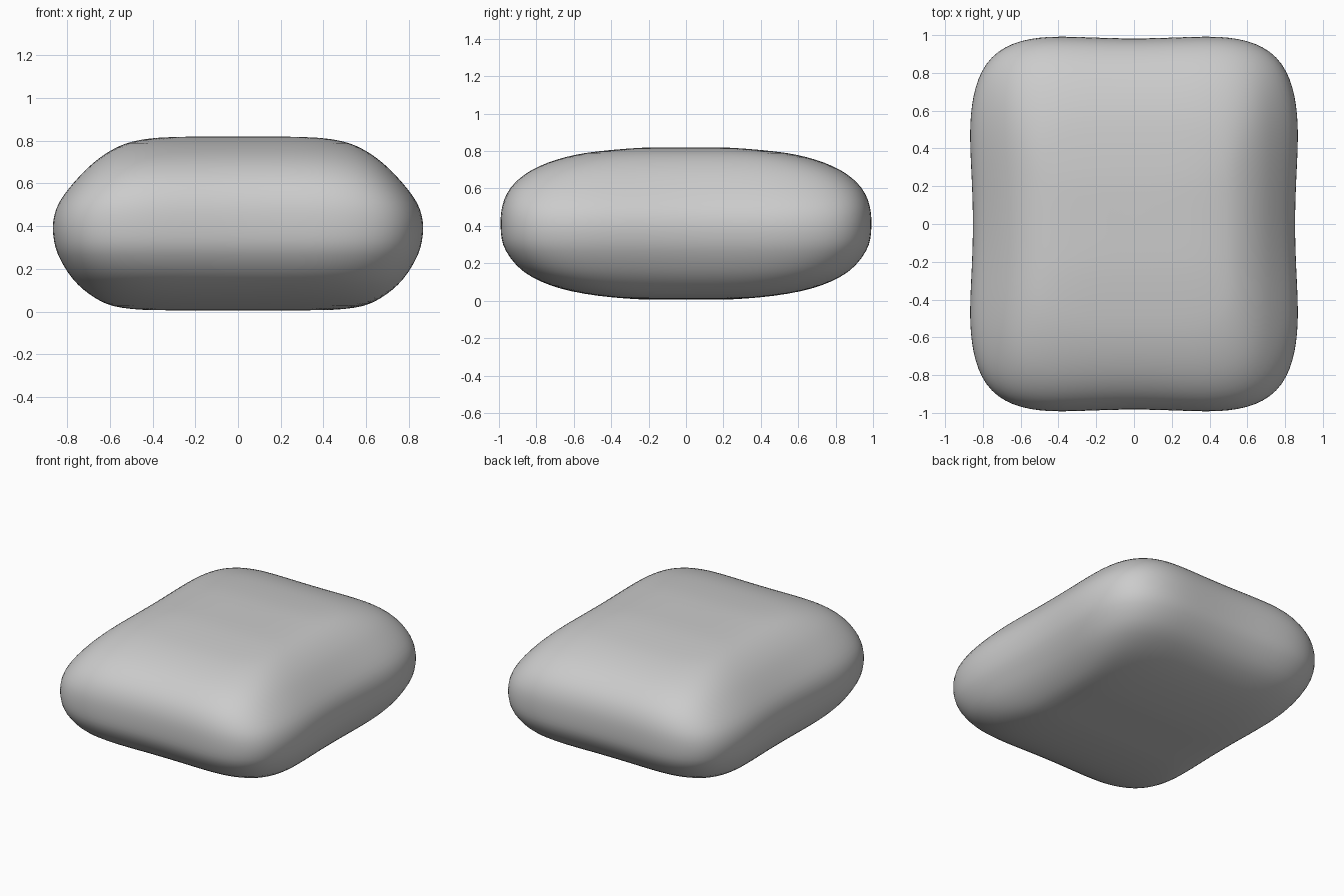
import bpy, bmesh
from math import cos, sin, pi

if "Cube" in bpy.data.objects:
    bpy.data.objects.remove(bpy.data.objects["Cube"])

# Height and half width of the cushion seen from the front
PROFILE = [(0.005, 0.2), (0.006, 0.4), (0.01, 0.5), (0.025, 0.6), (0.05, 0.655), (0.08, 0.705),
           (0.125, 0.76), (0.18, 0.806), (0.27, 0.856), (0.33, 0.87), (0.39, 0.877),
           (0.45, 0.870), (0.51, 0.849), (0.575, 0.802), (0.63, 0.753), (0.68, 0.704),
           (0.72, 0.655), (0.755, 0.602), (0.78, 0.55), (0.797, 0.5), (0.816, 0.4), (0.82, 0.2)]
SEG = 80
MID, HALF = 0.4125, 0.409


def side_half(z):
    """Half depth at height z: a superellipse as seen from the right."""
    return (1 - abs((z - MID) / HALF) ** 2.7) ** (1 / 2.7)


def bump(v, r):
    return max(0, 1 - (v / r) ** 2) ** 2


def ring(bm, z, a, b, n=5.2):
    """Rounded rectangle, slightly pinched in the middle of each side."""
    verts = []
    for i in range(SEG):
        t = 2 * pi * i / SEG
        r = (abs(cos(t) / a) ** n + abs(sin(t) / b) ** n) ** (-1 / n)
        x, y = r * cos(t), r * sin(t)
        px = 1 - 0.025 * bump(y, 0.6) * min(1, abs(x) / 0.8) ** 3
        py = 1 - 0.017 * bump(x, 0.55) * min(1, abs(y) / 0.9) ** 3
        verts.append(bm.verts.new((x * px, y * py, z)))
    return verts


# Cushion body: stacked rings closed top and bottom
bm = bmesh.new()
rings = [ring(bm, z, a, side_half(z)) for z, a in PROFILE]
for lo, hi in zip(rings, rings[1:]):
    for i in range(SEG):
        j = (i + 1) % SEG
        bm.faces.new((lo[i], lo[j], hi[j], hi[i]))
for loop, z in ((rings[0], PROFILE[0][0]), (rings[-1], PROFILE[-1][0])):
    c = bm.verts.new((0, 0, z))
    for i in range(SEG):
        bm.faces.new((loop[i], loop[(i + 1) % SEG], c))
bmesh.ops.recalc_face_normals(bm, faces=bm.faces)
for f in bm.faces:
    f.smooth = True
mesh = bpy.data.meshes.new("cushion")
bm.to_mesh(mesh)
bm.free()
cushion = bpy.data.objects.new("cushion", mesh)
bpy.context.collection.objects.link(cushion)
sub = cushion.modifiers.new("smooth", 'SUBSURF')
sub.levels = sub.render_levels = 1
